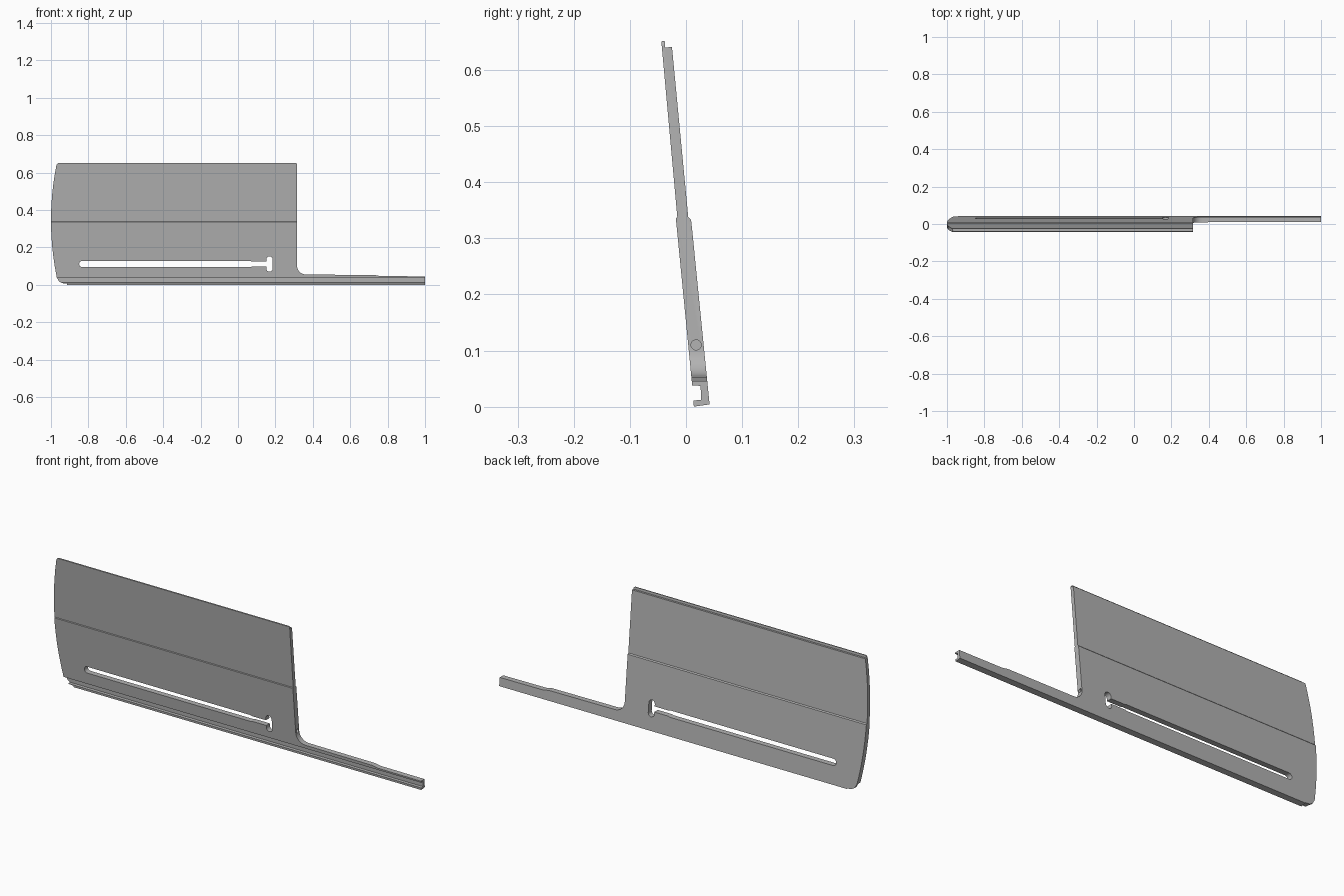
import bpy, bmesh, math
from mathutils import Vector

cube = bpy.data.objects.get("Cube")
if cube:
    bpy.data.objects.remove(cube)

grey = bpy.data.materials.new("matte grey")
grey.use_nodes = True
grey.diffuse_color = (0.45, 0.45, 0.45, 1)
grey.node_tree.nodes["Principled BSDF"].inputs["Base Color"].default_value = grey.diffuse_color


def prism(name, points, axis, start, end):
    """Extrude a closed outline along x (points are y, z) or y (points are x, z)."""
    bm = bmesh.new()
    place = (lambda p: (start, p[0], p[1])) if axis == "x" else (lambda p: (p[0], start, p[1]))
    face = bm.faces.new([bm.verts.new(place(p)) for p in points])
    move = Vector((end - start, 0, 0) if axis == "x" else (0, end - start, 0))
    made = bmesh.ops.extrude_face_region(bm, geom=[face])["geom"]
    bmesh.ops.translate(bm, vec=move, verts=[g for g in made if isinstance(g, bmesh.types.BMVert)])
    bmesh.ops.recalc_face_normals(bm, faces=bm.faces)
    mesh = bpy.data.meshes.new(name)
    bm.to_mesh(mesh)
    bm.free()
    obj = bpy.data.objects.new(name, mesh)
    bpy.context.collection.objects.link(obj)
    return obj


def arc(cx, cz, r, a0, a1, steps=8):
    angles = [math.radians(a0 + (a1 - a0) * i / steps) for i in range(steps + 1)]
    return [(cx + r * math.cos(a), cz + r * math.sin(a)) for a in angles]


def cut(target, cutter, operation="DIFFERENCE"):
    mod = target.modifiers.new(cutter.name, "BOOLEAN")
    mod.operation, mod.object, mod.solver = operation, cutter, "EXACT"
    cutter.hide_render = True
    bpy.context.view_layer.update()
    graph = bpy.context.evaluated_depsgraph_get()
    mesh = bpy.data.meshes.new_from_object(target.evaluated_get(graph))
    target.modifiers.clear()
    target.data = mesh
    bpy.data.objects.remove(cutter)


# Leaning cross-section with top hook, thin upper panel, thick base and front groove
section = [(0.014, 0.0), (0.042, 0.004), (0.011, 0.315), (0.009, 0.333), (0.004, 0.338),
           (-0.025, 0.641), (-0.037, 0.640), (-0.038, 0.652), (-0.044, 0.651),
           (-0.0155, 0.338), (-0.018, 0.335), (0.011, 0.038), (0.026, 0.037),
           (0.027, 0.012), (0.013, 0.011)]
panel = prism("slotted_panel", section, "x", -1.1, 1.0)

# Front outline: bowed left end, straight right edge, fillet and narrow arm
bow = [(-1.0 + 0.03 * ((z - 0.345) / 0.3) ** 2, z)
       for z in (0.04 + 0.055 * i for i in range(12))]
outline = bow + arc(-0.958, 0.642, 0.010, 170, 90, 4) + arc(0.307, 0.644, 0.008, 90, 0, 4)
outline += arc(0.365, 0.105, 0.05, 180, 270)
outline += [(0.73, 0.053), (0.76, 0.047), (1.1, 0.045), (1.1, -0.1), (-0.915, -0.1),
            (-0.915, 0.007), (-0.94, 0.009), (-0.957, 0.019)]
cut(panel, prism("outline_cutter", outline, "y", -0.3, 0.3), "INTERSECT")

# Long slot, slightly narrower near the right, ending in an upright keyhole
slot = arc(-0.833, 0.1115, 0.0165, 90, 270)
slot += [(0.065, 0.095), (0.075, 0.098), (0.152, 0.098)]
slot += arc(0.168, 0.087, 0.0165, 180, 360) + arc(0.168, 0.136, 0.0165, 0, 180)
slot += [(0.152, 0.125), (0.075, 0.125), (0.065, 0.128)]
cut(panel, prism("slot_cutter", slot, "y", -0.3, 0.3))

# Round pin hole in the right edge
cut(panel, prism("pin_hole_cutter", arc(0.018, 0.11, 0.009, 0, 345, 23), "x", 0.25, 0.4))

panel.data.materials.clear()
panel.data.materials.append(grey)
for poly in panel.data.polygons:
    poly.material_index = 0

# Smooth the rounded ends while keeping edges crisp
bpy.ops.object.select_all(action="DESELECT")
panel.select_set(True)
bpy.context.view_layer.objects.active = panel
bpy.ops.object.shade_smooth_by_angle(angle=math.radians(25))
